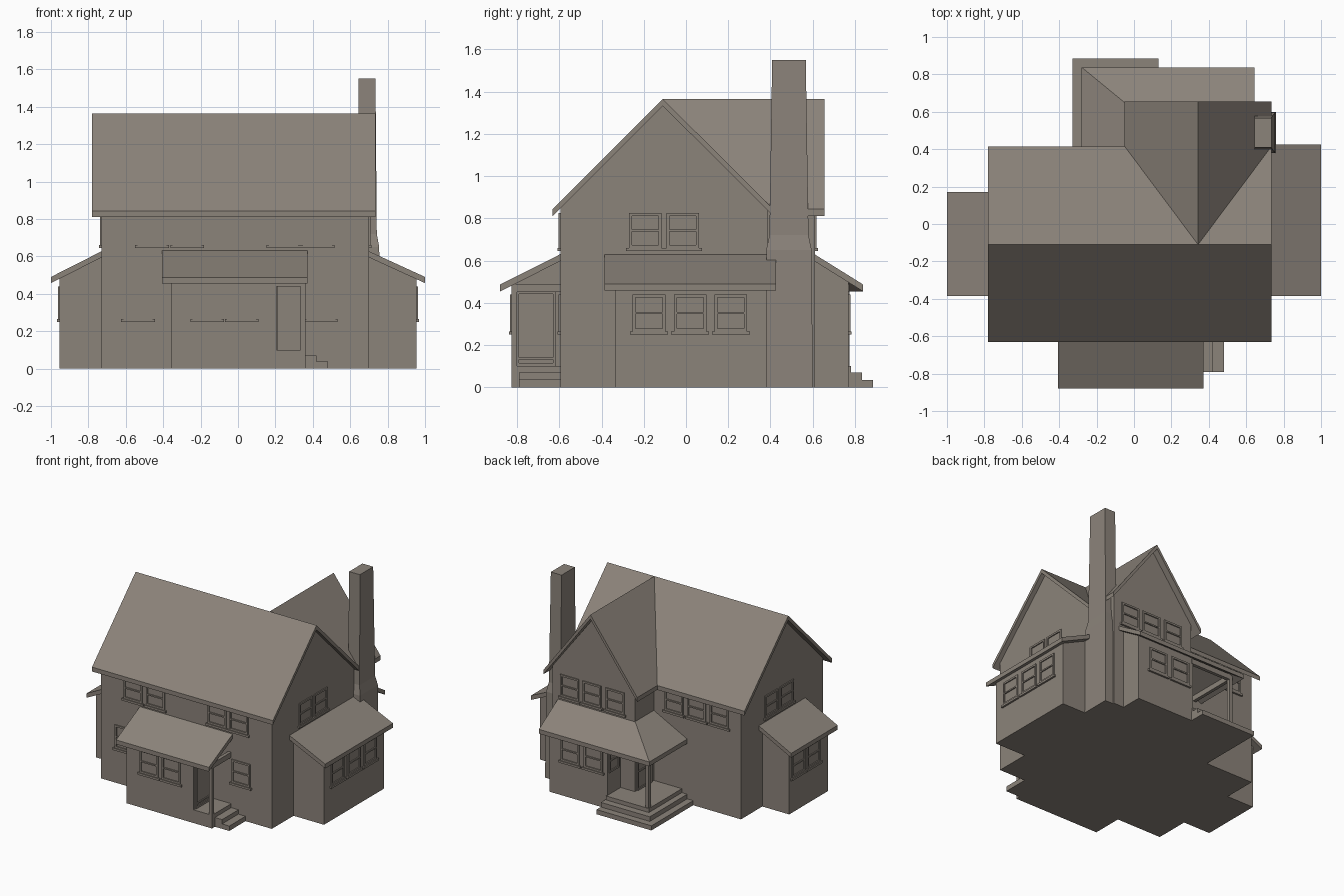
import bpy, bmesh
from mathutils import Vector

if "Cube" in bpy.data.objects:
    bpy.data.objects.remove(bpy.data.objects["Cube"])

mat = bpy.data.materials.new("warm_grey")
mat.diffuse_color = (0.26, 0.228, 0.195, 1)
mat.use_nodes = True
mat.node_tree.nodes["Principled BSDF"].inputs["Base Color"].default_value = mat.diffuse_color


def finish(name, bm):
    bmesh.ops.recalc_face_normals(bm, faces=bm.faces[:])
    me = bpy.data.meshes.new(name)
    bm.to_mesh(me)
    bm.free()
    me.materials.append(mat)
    ob = bpy.data.objects.new(name, me)
    bpy.context.collection.objects.link(ob)
    return ob


def prism(name, pts, offset):
    """Closed solid: polygon swept along an offset vector."""
    bm = bmesh.new()
    off = Vector(offset)
    a = [bm.verts.new(p) for p in pts]
    b = [bm.verts.new(Vector(p) + off) for p in pts]
    bm.faces.new(a)
    bm.faces.new(b[::-1])
    for i in range(len(a)):
        j = (i + 1) % len(a)
        bm.faces.new((a[i], a[j], b[j], b[i]))
    return finish(name, bm)


def boxes(name, spans):
    """One object from boxes given as (x0, x1, y0, y1, z0, z1)."""
    bm = bmesh.new()
    for x0, x1, y0, y1, z0, z1 in spans:
        vs = bmesh.ops.create_cube(bm, size=1)["verts"]
        for v in vs:
            v.co = (x0 if v.co.x < 0 else x1, y0 if v.co.y < 0 else y1, z0 if v.co.z < 0 else z1)
    return finish(name, bm)


def roof(name, pts, t=0.033):
    return prism(name, pts, (0, 0, -t))


def opening(name, axis, sign, plane, u, z0, z1, w=0.155, rails=(0.5,)):
    """Frame and crossbars standing just proud of a wall."""
    f, d = 0.014, 0.008
    h0, h1 = u - w / 2, u + w / 2
    bars = [(h0, h0 + f, z0, z1), (h1 - f, h1, z0, z1), (h0, h1, z0, z0 + f), (h0, h1, z1 - f, z1)]
    for r in rails:
        zc = z0 + r * (z1 - z0)
        bars.append((h0, h1, zc - 0.005, zc + 0.005))
    p0, p1 = sorted((plane - sign * 0.005, plane + sign * d))
    spans = [(p0, p1, a, b, c, e) if axis == "x" else (a, b, p0, p1, c, e) for a, b, c, e in bars]
    boxes(name, spans)


RZ, RY, RX = 1.365, -0.11, 0.3425     # ridge height and positions
EZ = 0.843                            # eave height

# Main house walls with gables
prism("main_walls", [(-0.73, -0.595, 0), (-0.73, 0.385, 0), (-0.73, 0.385, 0.845),
                     (-0.73, RY, 1.335), (-0.73, -0.595, 0.85)], (1.43, 0, 0))
# Rear wing walls with gable
prism("rear_wing_walls", [(0, -0.05, 0), (0.69, -0.05, 0), (0.69, -0.05, 0.87),
                          (RX, -0.05, 1.325), (0, -0.05, 0.87)], (0, 0.66, 0))

# Main roof slopes
for name, ye in (("front", -0.632), ("back", 0.415)):
    roof("main_roof_" + name, [(-0.78, RY, RZ), (0.735, RY, RZ), (0.735, ye, EZ), (-0.78, ye, EZ)])
# Cross gable roof, cut along the valleys
for name, xe in (("left", -0.05), ("right", 0.735)):
    roof("rear_roof_" + name, [(RX, RY, RZ), (xe, 0.415, EZ), (xe, 0.655, EZ), (RX, 0.655, RZ)])

# Side bays with lean-to roofs
for name, s, xw, y0, y1, r1 in (("left", -1, 0.73, -0.335, 0.13, 0.172),
                                ("right", 1, 0.70, -0.335, 0.38, 0.425)):
    prism(name + "_bay_walls", [(s * 0.65, y0, 0), (s * 0.955, y0, 0), (s * 0.955, y0, 0.485),
                                (s * xw, y0, 0.61), (s * 0.65, y0, 0.61)], (0, y1 - y0, 0))
    roof(name + "_bay_roof", [(s * (xw - 0.01), -0.385, 0.632), (s, -0.385, 0.49),
                              (s, r1, 0.49), (s * (xw - 0.01), r1, 0.632)])

# Front porch: closed part, floor, steps, post and roof
prism("front_porch_walls", [(-0.355, -0.55, 0), (-0.355, -0.825, 0), (-0.355, -0.825, 0.49),
                            (-0.355, -0.595, 0.605), (-0.355, -0.55, 0.605)], (0.56, 0, 0))
roof("front_porch_roof", [(-0.405, -0.585, 0.635), (0.372, -0.585, 0.635),
                          (0.372, -0.88, 0.487), (-0.405, -0.88, 0.487)])
boxes("front_porch_floor", [(0.2, 0.36, -0.825, -0.59, 0, 0.10)])
boxes("front_steps", [(0.35, 0.42, -0.79, -0.59, 0, 0.07), (0.35, 0.48, -0.79, -0.59, 0, 0.037)])
boxes("front_porch_post", [(0.335, 0.36, -0.825, -0.80, 0.1, 0.49)])
boxes("front_porch_beam", [(0.2, 0.36, -0.825, -0.80, 0.44, 0.49),
                           (0.335, 0.36, -0.80, -0.59, 0.45, 0.49)])

# Rear porch: closed part, wrapped steps, post and hipped roof
prism("rear_porch_walls", [(0.12, 0.58, 0), (0.12, 0.77, 0), (0.12, 0.77, 0.497),
                           (0.12, 0.61, 0.60), (0.12, 0.58, 0.60)], (0.485, 0, 0))
boxes("rear_steps", [(-0.33, 0.13, 0.37, 0.885, 0, 0.035),
                     (-0.28, 0.13, 0.37, 0.833, 0, 0.07),
                     (-0.235, 0.125, 0.37, 0.78, 0, 0.10)])
boxes("rear_porch_post", [(-0.23, -0.205, 0.75, 0.775, 0.1, 0.50)])
boxes("rear_porch_beam", [(-0.23, 0.13, 0.75, 0.775, 0.45, 0.49),
                          (-0.23, -0.205, 0.37, 0.75, 0.45, 0.49)])
roof("rear_porch_roof_back", [(-0.28, 0.838, 0.487), (0.645, 0.838, 0.487),
                              (0.645, 0.60, 0.635), (0.01, 0.60, 0.635)])
roof("rear_porch_roof_side", [(-0.28, 0.838, 0.487), (0.01, 0.60, 0.635),
                              (0.01, 0.375, 0.635), (-0.28, 0.375, 0.487)])

# Chimney lofted through shrinking rectangles: z, x0, x1, y0, y1
bm = bmesh.new()
prev = None
for z, x0, x1, y0, y1 in ((0, 0.64, 0.76, 0.38, 0.60), (0.65, 0.64, 0.755, 0.38, 0.595),
                          (0.72, 0.645, 0.742, 0.395, 0.58), (1.55, 0.645, 0.735, 0.408, 0.567)):
    ring = [bm.verts.new(p) for p in ((x0, y0, z), (x1, y0, z), (x1, y1, z), (x0, y1, z))]
    if prev:
        for i in range(4):
            j = (i + 1) % 4
            bm.faces.new((prev[i], prev[j], ring[j], ring[i]))
    else:
        bm.faces.new(ring[::-1])
    prev = ring
bm.faces.new(prev)
finish("chimney", bm)

# Window groups: wall, axis, facing, wall plane, centres, height range
groups = [
    ("front_upper", "y", -1, -0.595, (-0.46, -0.272, 0.243, 0.425), 0.66, 0.825),
    ("front_lower", "y", -1, -0.595, (-0.535, 0.443), 0.265, 0.44),
    ("front_porch", "y", -1, -0.825, (-0.165, 0.02), 0.265, 0.44),
    ("right_upper", "x", 1, 0.70, (-0.193, -0.015), 0.66, 0.825),
    ("right_bay", "x", 1, 0.955, (-0.175, 0.02, 0.212), 0.265, 0.44),
    ("left_upper", "x", -1, -0.73, (-0.16, 0.025), 0.66, 0.825),
    ("left_bay", "x", -1, -0.955, (-0.16, 0.025), 0.265, 0.44),
    ("rear_main", "y", 1, 0.385, (-0.55, -0.36, -0.17), 0.66, 0.825),
    ("rear_gable", "y", 1, 0.61, (0.165, 0.36, 0.545), 0.66, 0.825),
    ("rear_porch", "y", 1, 0.77, (0.235, 0.43), 0.265, 0.44),
]
for name, ax, s, plane, centres, z0, z1 in groups:
    for i, u in enumerate(centres):
        opening(f"{name}_window_{i + 1}", ax, s, plane, u, z0, z1)
    # shared sill below each neighbouring run of windows
    for u in centres:
        p0, p1 = sorted((plane - s * 0.005, plane + s * 0.014))
        a, b = u - 0.09, u + 0.09
        boxes(name + "_sill", [(p0, p1, a, b, z0 - 0.016, z0) if ax == "x"
                               else (a, b, p0, p1, z0 - 0.016, z0)])

# Doors in the two porches
opening("front_door", "x", 1, 0.205, -0.71, 0.10, 0.455, 0.19, (0.1,))
opening("rear_door", "x", -1, 0.0, 0.5, 0.10, 0.45, 0.17, (0.4,))
opening("rear_porch_side_window", "x", -1, 0.12, 0.69, 0.265, 0.44, 0.12)
